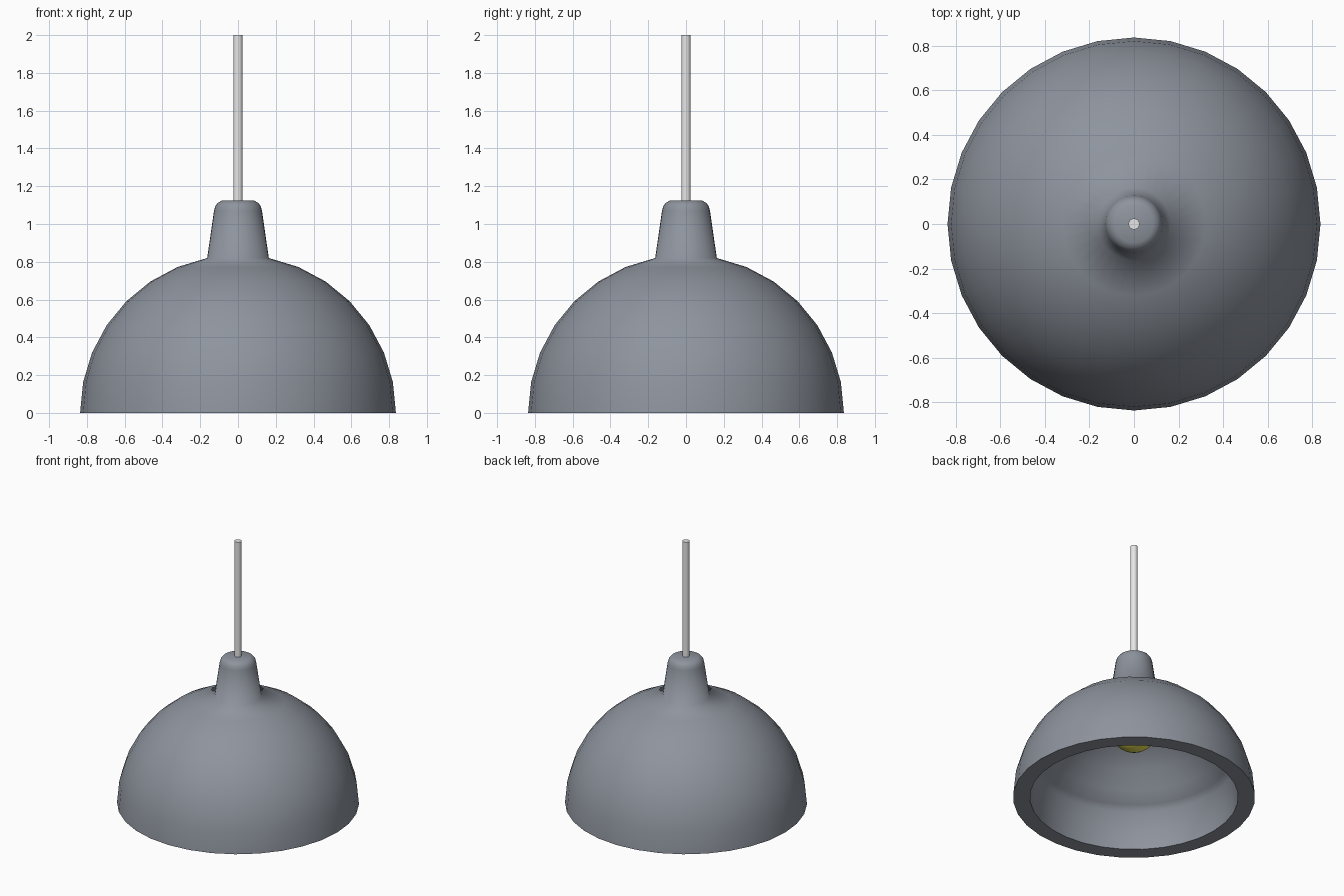
import bpy, bmesh, math

if "Cube" in bpy.data.objects:
    bpy.data.objects.remove(bpy.data.objects["Cube"])


def material(name, rgb):
    m = bpy.data.materials.new(name)
    m.diffuse_color = (*rgb, 1)
    m.use_nodes = True
    m.node_tree.nodes["Principled BSDF"].inputs["Base Color"].default_value = m.diffuse_color
    return m


grey = material("slate grey", (0.27, 0.295, 0.34))
white = material("off white", (0.8, 0.8, 0.8))
yellow = material("warm yellow", (0.8, 0.74, 0.1))


def lathe(name, profile, mat, sides=32, angle=40):
    """Revolve an (r, z) profile, starting and ending on the z axis."""
    bm = bmesh.new()
    rings = []
    for r, z in profile:
        if r < 1e-5:
            rings.append([bm.verts.new((0, 0, z))] * sides)
        else:
            rings.append([bm.verts.new((r * math.cos(2 * math.pi * i / sides),
                                        r * math.sin(2 * math.pi * i / sides), z))
                          for i in range(sides)])
    for a, b in zip(rings, rings[1:]):
        for i in range(sides):
            j = (i + 1) % sides
            quad = list(dict.fromkeys((a[i], a[j], b[j], b[i])))
            bm.faces.new(quad)
    bmesh.ops.recalc_face_normals(bm, faces=bm.faces)
    me = bpy.data.meshes.new(name)
    bm.to_mesh(me)
    bm.free()
    me.materials.append(mat)
    ob = bpy.data.objects.new(name, me)
    bpy.context.collection.objects.link(ob)
    bpy.ops.object.select_all(action='DESELECT')
    ob.select_set(True)
    bpy.context.view_layer.objects.active = ob
    bpy.ops.object.shade_smooth_by_angle(angle=math.radians(angle))
    return ob


# Shade: rounded neck, hemispherical outside, flat rim, stepped inside
R = 0.836
step = math.pi / 16
neck = [(0, 1.125), (0.085, 1.124), (0.107, 1.112), (0.12, 1.095), (0.127, 1.07)]
outside = [(R * math.sin(k * step), R * math.cos(k * step)) for k in range(1, 9)]
outside[-1] = (R, 0)
inside = [(0.72, 0), (0.705, 0.29), (0.66, 0.32)]
inside += [(0.71 * math.sin(k * step), 0.71 * math.cos(k * step)) for k in range(5, -1, -1)]
lathe("lamp_shade", neck + outside + inside, grey, angle=75)

# Hanging cord
lathe("cord", [(0, 1.08), (0.025, 1.08), (0.025, 2.0), (0, 2.0)], white, 16)

# Bulb inside the shade
bulb = [(0.165 * math.sin(k * math.pi / 16), 0.545 + 0.165 * math.cos(k * math.pi / 16))
        for k in range(17)]
bulb[-1] = (0, 0.38)
lathe("bulb", bulb, yellow)
